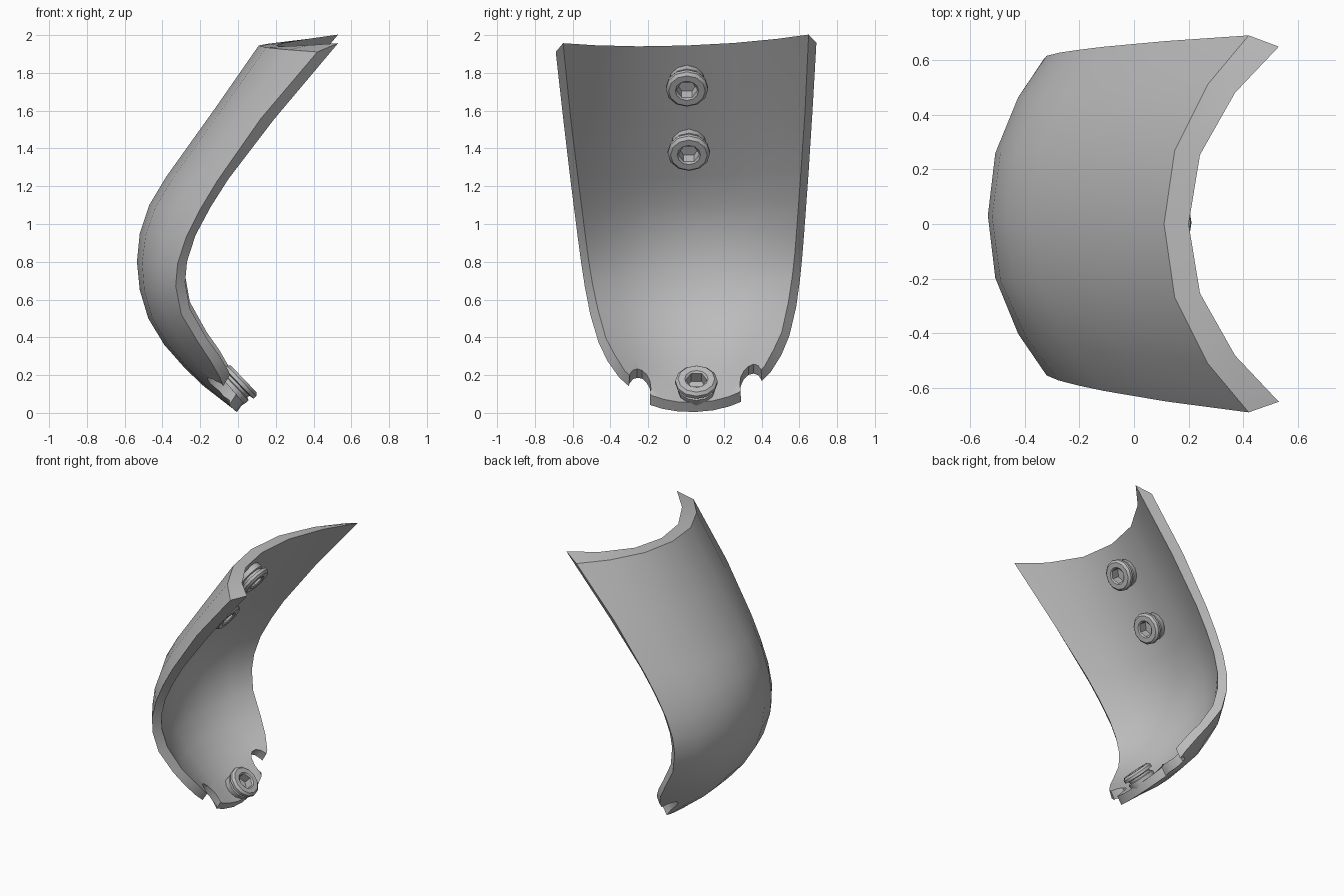
import bpy, bmesh, math
from mathutils import Vector, Matrix

cube = bpy.data.objects.get("Cube")
if cube:
    bpy.data.objects.remove(cube, do_unlink=True)

grey = bpy.data.materials.new("plain grey")
grey.use_nodes = True
colour = (0.5, 0.5, 0.5, 1)
grey.diffuse_color = colour
grey.node_tree.nodes["Principled BSDF"].inputs["Base Color"].default_value = colour


def make_object(name, bm):
    bmesh.ops.recalc_face_normals(bm, faces=bm.faces)
    mesh = bpy.data.meshes.new(name)
    bm.to_mesh(mesh)
    bm.free()
    obj = bpy.data.objects.new(name, mesh)
    bpy.context.collection.objects.link(obj)
    mesh.materials.append(grey)
    return obj


def shade(obj):
    bpy.ops.object.select_all(action='DESELECT')
    obj.select_set(True)
    bpy.context.view_layer.objects.active = obj
    bpy.ops.object.shade_smooth_by_angle(angle=math.radians(32))


def tilt(x, y, z):
    """The whole piece leans slightly sideways."""
    return Vector((x, y - 0.027 * (z - 1.95), z + 0.035 * y))


# Stations from top to bottom:
# spine x, z | outer edge x, z, half width | inner edge x, z, half width
stations = [
    (0.11, 1.945, 0.42, 1.935, 0.69, 0.53, 1.98, 0.65),
    (-0.13, 1.60, 0.12, 1.58, 0.66, 0.19, 1.575, 0.62),
    (-0.38, 1.25, -0.11, 1.25, 0.63, -0.05, 1.26, 0.59),
    (-0.47, 1.10, -0.20, 1.10, 0.615, -0.145, 1.11, 0.575),
    (-0.52, 0.95, -0.275, 0.95, 0.60, -0.225, 0.96, 0.56),
    (-0.535, 0.80, -0.32, 0.81, 0.585, -0.27, 0.82, 0.545),
    (-0.52, 0.65, -0.33, 0.69, 0.57, -0.28, 0.71, 0.53),
    (-0.475, 0.50, -0.30, 0.54, 0.545, -0.255, 0.57, 0.505),
    (-0.39, 0.36, -0.21, 0.39, 0.505, -0.165, 0.41, 0.465),
    (-0.28, 0.235, -0.145, 0.29, 0.46, -0.10, 0.32, 0.42),
    (-0.18, 0.14, -0.095, 0.20, 0.40, -0.05, 0.235, 0.37),
    (-0.005, 0.005, -0.045, 0.05, 0.24, -0.005, 0.10, 0.23),
]
columns = (-1, -0.74, -0.39, 0, 0.39, 0.74, 1)


def section(bm, sx, sz, ex, ez, w):
    row = []
    for t in columns:
        f = abs(t) ** 2.2
        row.append(bm.verts.new(tilt(sx + (ex - sx) * f, t * w, sz + (ez - sz) * f)))
    return row


# Curved shell: an outer and an inner skin joined around the rim
bm = bmesh.new()
loops = []
for i, (sx, sz, ex, ez, w, ix, iz, wi) in enumerate(stations):
    k = i / (len(stations) - 1)
    outer = section(bm, sx, sz, ex, ez, w)
    inner = section(bm, sx + 0.09 - 0.055 * k, sz + 0.05 * k * k, ix, iz, wi)
    loops.append(outer + inner[::-1])
n, m = len(loops[0]), len(columns)
for a, b in zip(loops, loops[1:]):
    for j in range(n):
        k = (j + 1) % n
        bm.faces.new((a[j], a[k], b[k], b[j]))
for loop in (loops[0], loops[-1]):
    for j in range(m - 1):
        bm.faces.new((loop[j], loop[j + 1], loop[n - 2 - j], loop[n - 1 - j]))
shell = make_object("curved_shell", bm)

# Rounded notches either side of the lower tip
for side in (-1, 1):
    bm = bmesh.new()
    bmesh.ops.create_cone(bm, cap_ends=True, segments=14, radius1=1, radius2=1, depth=0.6)
    turn = Matrix.Rotation(math.radians(45), 4, 'Y')
    place = Matrix.Translation(tilt(-0.06, side * 0.295, 0.115))
    bm.transform(place @ turn @ Matrix.Diagonal((0.13, 0.06, 1, 1)))
    cutter = make_object("notch_cutter", bm)
    cutter.hide_render = True
    bpy.context.view_layer.objects.active = shell
    mod = shell.modifiers.new("notch", 'BOOLEAN')
    mod.operation = 'DIFFERENCE'
    mod.solver = 'EXACT'
    mod.object = cutter
    bpy.ops.object.modifier_apply(modifier=mod.name)
    bpy.data.objects.remove(cutter, do_unlink=True)
shade(shell)


# Flanged sockets: lathed profile (radius, height below the face) with a hex recess
profile = [(0.09, -0.13), (0.10, -0.075), (0.10, -0.06), (0.085, -0.055), (0.085, -0.04),
           (0.112, -0.035), (0.112, -0.015), (0.097, 0), (0.062, 0)]


def socket(name, centre, axis):
    bm = bmesh.new()
    count = 12
    rings = []
    for r, h in profile:
        rings.append([bm.verts.new((r * math.cos(j * math.tau / count),
                                    r * math.sin(j * math.tau / count), h))
                      for j in range(count)])
    for h in (-0.008, -0.07):
        ring = []
        for j in range(count):
            r = 0.056 if j % 2 == 0 else 0.056 * math.cos(math.pi / 6)
            a = j * math.tau / count
            ring.append(bm.verts.new((r * math.cos(a), r * math.sin(a), h)))
        rings.append(ring)
    for a, b in zip(rings, rings[1:]):
        for j in range(count):
            k = (j + 1) % count
            bm.faces.new((a[j], a[k], b[k], b[j]))
    bm.faces.new(rings[0])
    bm.faces.new(rings[-1])
    rot = Vector(axis).to_track_quat('Z', 'Y').to_matrix().to_4x4()
    bm.transform(Matrix.Translation(centre) @ rot)
    shade(make_object(name, bm))


socket("upper_socket", (0.155, 0.005, 1.705), (0.82, 0, -0.57))
socket("middle_socket", (-0.085, 0.015, 1.365), (0.82, 0, -0.57))
socket("lower_socket", (0.03, 0.055, 0.18), (0.72, 0, 0.69))
